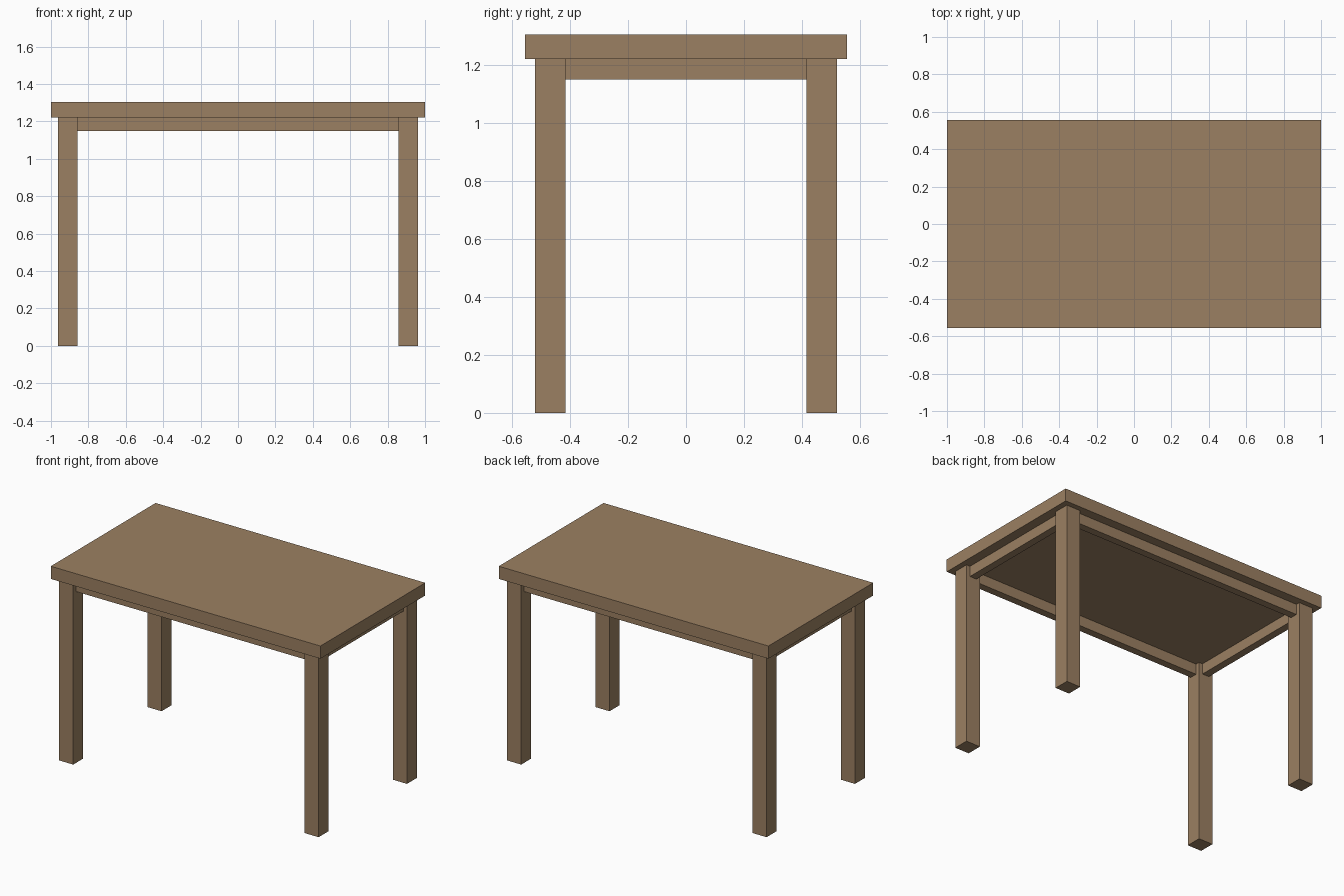
import bpy

cube = bpy.data.objects.get("Cube")
if cube:
    bpy.data.objects.remove(cube, do_unlink=True)

# Wood colour
wood = bpy.data.materials.new("warm brown wood")
wood.use_nodes = True
colour = (0.33, 0.216, 0.122, 1)
wood.diffuse_color = colour
wood.node_tree.nodes["Principled BSDF"].inputs["Base Color"].default_value = colour

HALF_X, HALF_Y, HEIGHT = 1.0, 0.555, 1.305
UNDERSIDE = 1.22          # bottom of the tabletop
LEG = 0.104               # square leg thickness
LEG_X, LEG_Y = 0.91, 0.468  # leg centres
APRON_LOW, APRON_THICK = 1.15, 0.05


def box(name, centre_x, centre_y, size_x, size_y, low, high):
    bpy.ops.mesh.primitive_cube_add(size=1, location=(centre_x, centre_y, (low + high) / 2))
    obj = bpy.context.object
    obj.name = name
    obj.scale = (size_x, size_y, high - low)
    bpy.ops.object.transform_apply(location=False, rotation=False, scale=True)
    obj.data.materials.append(wood)
    return obj


# Tabletop
box("tabletop", 0, 0, 2 * HALF_X, 2 * HALF_Y, UNDERSIDE, HEIGHT)

# Four legs
for end, sy in (("front", -1), ("back", 1)):
    for side, sx in (("right", -1), ("left", 1)):
        box(f"{end}_{side}_leg", sx * LEG_X, sy * LEG_Y, LEG, LEG, 0, UNDERSIDE)

# Long aprons between the legs, centred on the leg thickness
for end, sy in (("front", -1), ("back", 1)):
    box(f"{end}_apron", 0, sy * LEG_Y, 2 * LEG_X - LEG, APRON_THICK, APRON_LOW, UNDERSIDE)

# Short aprons at the ends
for side, sx in (("right", -1), ("left", 1)):
    box(f"{side}_apron", sx * LEG_X, 0, APRON_THICK, 2 * LEG_Y - LEG, APRON_LOW, UNDERSIDE)
